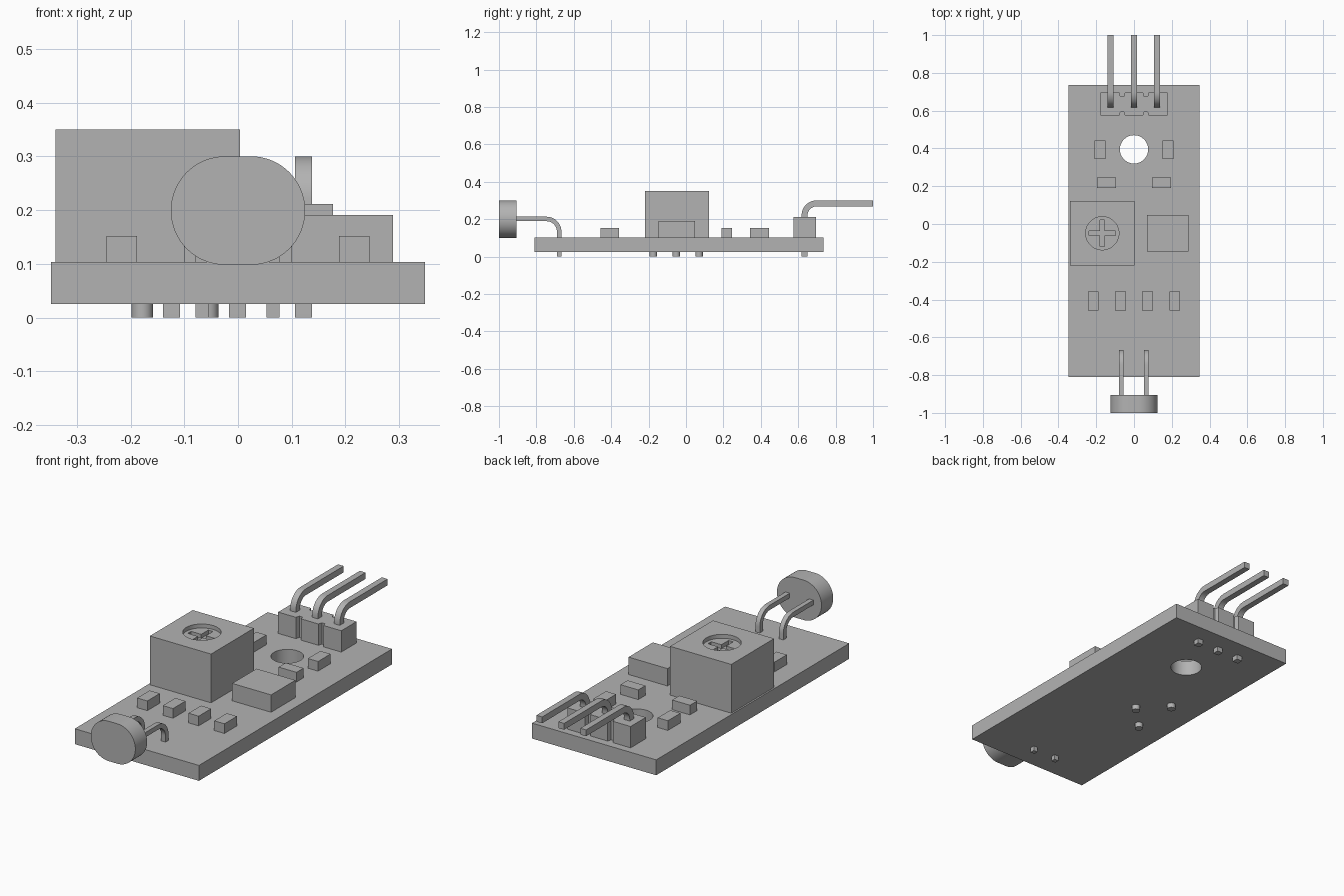
import bpy, bmesh
from math import sin, cos, pi, radians
from mathutils import Matrix, Vector

cube = bpy.data.objects.get("Cube")
if cube:
    bpy.data.objects.remove(cube, do_unlink=True)

grey = bpy.data.materials.new("plain_grey")
grey.use_nodes = True
grey.diffuse_color = (0.45, 0.45, 0.45, 1)
grey.node_tree.nodes["Principled BSDF"].inputs["Base Color"].default_value = (0.45, 0.45, 0.45, 1)

BOARD_BOTTOM, BOARD_TOP = 0.025, 0.103


def prism(name, outline, low, high, axis="z", smooth=False):
    """Extrude a 2D outline along an axis (x: outline in yz, y: in xz, z: in xy)."""
    place = {"x": lambda a, b, d: (d, a, b),
             "y": lambda a, b, d: (a, d, b),
             "z": lambda a, b, d: (a, b, d)}[axis]
    bm = bmesh.new()
    face = bm.faces.new([bm.verts.new(place(a, b, low)) for a, b in outline])
    new = bmesh.ops.extrude_face_region(bm, geom=[face])["geom"]
    shift = Vector(place(0, 0, high - low))
    bmesh.ops.translate(bm, vec=shift, verts=[v for v in new if isinstance(v, bmesh.types.BMVert)])
    bmesh.ops.recalc_face_normals(bm, faces=bm.faces)
    mesh = bpy.data.meshes.new(name)
    bm.to_mesh(mesh)
    bm.free()
    mesh.materials.append(grey)
    ob = bpy.data.objects.new(name, mesh)
    bpy.context.collection.objects.link(ob)
    if smooth:
        activate(ob)
        bpy.ops.object.shade_smooth_by_angle(angle=radians(30))
    return ob


def activate(ob):
    bpy.ops.object.select_all(action="DESELECT")
    ob.select_set(True)
    bpy.context.view_layer.objects.active = ob


def arc(cx, cy, r, start, end, steps):
    return [(cx + r * cos(radians(start + (end - start) * i / steps)),
             cy + r * sin(radians(start + (end - start) * i / steps))) for i in range(steps + 1)]


def circle(cx, cy, r, steps=48):
    return arc(cx, cy, r, 0, 360, steps)[:-1]


def rect(cx, cy, w, h):
    return [(cx - w / 2, cy - h / 2), (cx + w / 2, cy - h / 2),
            (cx + w / 2, cy + h / 2), (cx - w / 2, cy + h / 2)]


def block(name, cx, cy, w, h, top):
    return prism(name, rect(cx, cy, w, h), BOARD_TOP, top)


def cut(target, cutter):
    mod = target.modifiers.new("cut", "BOOLEAN")
    mod.operation = "DIFFERENCE"
    mod.solver = "EXACT"
    mod.object = cutter
    activate(target)
    bpy.ops.object.modifier_apply(modifier=mod.name)
    bpy.data.objects.remove(cutter, do_unlink=True)


def bent_pin(name, x, y, top, tip, width, bend, way):
    """Square wire rising at y, then turning towards the tip (way is +1 back, -1 front)."""
    h = width / 2
    cy, cz = bend + h, top - bend
    outer = arc(cy, cz, bend, 180, 90, 10)
    inner = arc(cy, cz, bend - width, 90, 180, 10)
    length = abs(tip - y) + h
    side = [(h, 0)] + [(h, 0)]
    side = [(0, 0)] + [(a - h, b) for a, b in outer] + [(length, top), (length, top - width)]
    side += [(a - h, b) for a, b in inner] + [(width, 0)]
    return prism(name, [(y + way * (a - h), b) for a, b in side],
                 x - h, x + h, "x", smooth=True)


# Circuit board with mounting hole
board = prism("circuit_board", rect(0, -0.037, 0.696, 1.545), BOARD_BOTTOM, BOARD_TOP)
cut(board, prism("hole_cutter", circle(0, 0.395, 0.075), -0.1, 0.3))
activate(board)
bpy.ops.object.shade_smooth_by_angle(angle=radians(30))

# Trimmer with sunken dial and cross slot
dial_x, dial_y = -0.168, -0.049
trimmer = block("trimmer_body", dial_x, dial_y, 0.343, 0.343, 0.35)
cut(trimmer, prism("dial_cutter", circle(dial_x, dial_y, 0.088), 0.33, 0.4))
a, b = 0.07, 0.013
cross = [(b, b), (b, a), (-b, a), (-b, b), (-a, b), (-a, -b),
         (-b, -b), (-b, -a), (b, -a), (b, -b), (a, -b), (a, b)]
cut(trimmer, prism("cross_cutter", [(dial_x + u, dial_y + v) for u, v in cross], 0.31, 0.4))
activate(trimmer)
bpy.ops.object.shade_smooth_by_angle(angle=radians(30))
for px, py in ((-0.178, 0.07), (-0.178, -0.175), (-0.056, -0.052)):
    prism("trimmer_pin", circle(px, py, 0.02, 24), 0, BOARD_BOTTOM + 0.01, smooth=True)

# Chip and small surface components
block("chip", 0.179, -0.049, 0.218, 0.195, 0.191)
for s in (-1, 1):
    for x in (0.072, 0.216):
        block("front_resistor", s * x, -0.408, 0.057, 0.1, 0.152)
    block("side_resistor", s * 0.18, 0.393, 0.057, 0.1, 0.152)
    block("cross_resistor", s * 0.145, 0.218, 0.1, 0.057, 0.152)

# Pin header with notches between its three cells
x_end, half, depth = 0.177, 0.061, 0.02
edge = [(-x_end, -half)]
for nx in (-0.063, 0.063):
    edge += [(nx - 0.015, -half), (nx - 0.009, -half + depth),
             (nx + 0.009, -half + depth), (nx + 0.015, -half)]
edge.append((x_end, -half))
header = edge + [(-u, -v) for u, v in edge]
prism("pin_header", [(u, v + 0.635) for u, v in header], BOARD_TOP, 0.211)
for x in (-0.124, -0.001, 0.122):
    bent_pin("header_pin", x, 0.634, 0.3, 1.0, 0.032, 0.08, 1)

# Front sensor capsule on two bent legs
r, flat = 0.101, 0.024
capsule = arc(flat, 0.199, r, -90, 90, 32) + arc(-flat, 0.199, r, 90, 270, 32)
prism("sensor_capsule", capsule, -1.0, -0.906, "y", smooth=True)
for x in (-0.067, 0.065):
    bent_pin("sensor_leg", x, -0.678, 0.213, -0.91, 0.024, 0.08, -1)
